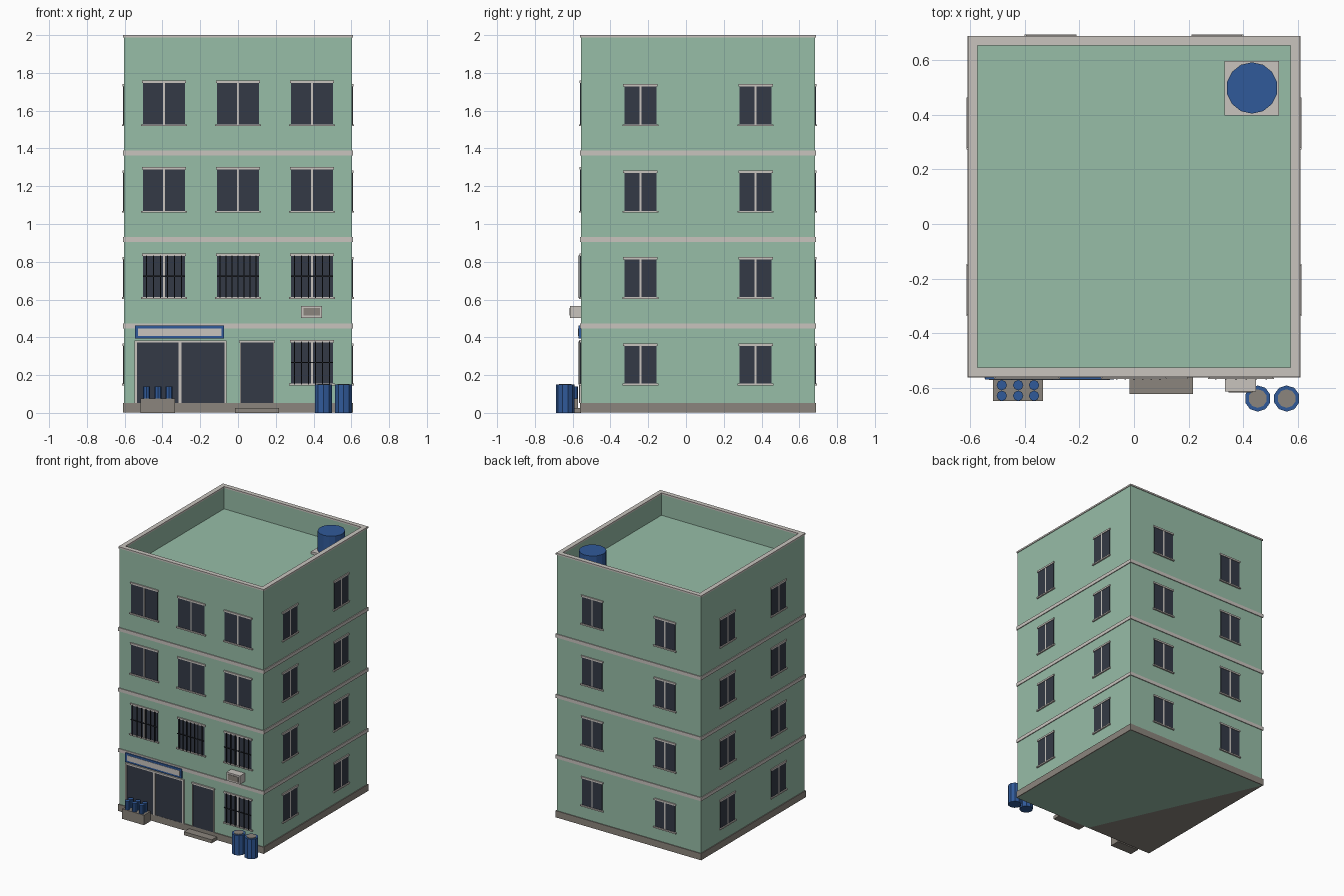
import bpy, bmesh, math
from mathutils import Vector, Matrix

cube = bpy.data.objects.get("Cube")
if cube:
    bpy.data.objects.remove(cube, do_unlink=True)


def material(name, r, g, b):
    m = bpy.data.materials.new(name)
    m.use_nodes = True
    m.diffuse_color = (r, g, b, 1)
    bsdf = m.node_tree.nodes["Principled BSDF"]
    bsdf.inputs["Base Color"].default_value = (r, g, b, 1)
    bsdf.inputs["Roughness"].default_value = 0.8
    return m


GREEN = material("wall_green", 0.31, 0.51, 0.39)
TRIM = material("pale_trim", 0.58, 0.55, 0.515)
STONE = material("grey_stone", 0.26, 0.235, 0.205)
BLUE = material("blue_paint", 0.03, 0.102, 0.319)
GLASS = material("dark_glass", 0.034, 0.042, 0.061)
IRON = material("black_iron", 0.012, 0.014, 0.018)


def finish(name, bm, mat):
    bmesh.ops.recalc_face_normals(bm, faces=bm.faces)
    me = bpy.data.meshes.new(name)
    bm.to_mesh(me)
    bm.free()
    me.materials.append(mat)
    ob = bpy.data.objects.new(name, me)
    bpy.context.collection.objects.link(ob)
    return ob


def boxes(name, mat, spans):
    """One object made of boxes, each given as (x0, x1, y0, y1, z0, z1)."""
    bm = bmesh.new()
    for x0, x1, y0, y1, z0, z1 in spans:
        place = Matrix.Translation(((x0 + x1) / 2, (y0 + y1) / 2, (z0 + z1) / 2))
        size = Matrix.Diagonal((abs(x1 - x0), abs(y1 - y0), abs(z1 - z0), 1))
        bmesh.ops.create_cube(bm, size=1, matrix=place @ size)
    return finish(name, bm, mat)


def cylinders(name, mat, centres, radius, z0, z1, sides):
    bm = bmesh.new()
    for x, y in centres:
        bmesh.ops.create_cone(bm, cap_ends=True, segments=sides, radius1=radius,
                              radius2=radius, depth=z1 - z0,
                              matrix=Matrix.Translation((x, y, (z0 + z1) / 2)))
    return finish(name, bm, mat)


# Building limits and floor spacing
HX, Y0, Y1 = 0.603, -0.556, 0.683
YC = (Y0 + Y1) / 2
ROOF, TOP, FLOOR = 1.83, 2.0, 0.4575


def on_wall(side, u0, u1, depth, z0, z1, lift=0):
    """Box on a wall: u runs along it, depth points outward."""
    near, far = lift - 0.004 if lift == 0 else lift, lift + depth
    if side == "front":
        return (u0, u1, Y0 - far, Y0 - near, z0, z1)
    if side == "back":
        return (u0, u1, Y1 + near, Y1 + far, z0, z1)
    s = 1 if side == "left" else -1
    return (s * (HX + near), s * (HX + far), u0, u1, z0, z1)


def ring(out, inset, z0, z1):
    """Four boxes around the outline, from out beyond the wall to inset within it."""
    a, b, c = HX + out, Y0 - out, Y1 + out
    t = out + inset
    return [(-a, a, b, b + t, z0, z1), (-a, a, c - t, c, z0, z1),
            (-a, -a + t, b + t, c - t, z0, z1), (a - t, a, b + t, c - t, z0, z1)]


# Main body, parapet, cap, storey bands and plinth
boxes("main_body", GREEN, [(-HX, HX, Y0, Y1, 0.01, ROOF)])
boxes("parapet", GREEN, ring(0, 0.028, ROOF, TOP - 0.01))
boxes("parapet_cap", TRIM, ring(0.005, 0.03, TOP - 0.012, TOP))
for i in (1, 2, 3):
    z = 0.46 + (i - 1) * FLOOR
    boxes(f"storey_band_{i}", TRIM, ring(0.006, 0.01, z - 0.012, z + 0.014))
boxes("plinth", STONE, [(-HX - 0.006, HX + 0.006, Y0 - 0.006, Y1 + 0.006, 0.002, 0.052)])

# Painted part of the underside
bm = bmesh.new()
bm.faces.new([bm.verts.new((x, y, 0)) for x, y in
              ((-HX, Y1), (HX, Y1), (HX, Y0), (-0.05, Y0))])
bmesh.ops.solidify(bm, geom=bm.faces[:], thickness=0.003)
for v in bm.verts:
    v.co.z = min(abs(v.co.z), 0.003)
finish("underside_plate", bm, GREEN)


# Windows, collected wall by wall
def windows(side, places, width, height):
    glass, trim, iron = [], [], []
    for u, floor, barred, split in places:
        z = 0.155 + floor * FLOOR
        a, b, top = u - width / 2, u + width / 2, z + height
        glass.append(on_wall(side, a, b, 0.004, z, top))
        trim.append(on_wall(side, a - 0.01, b + 0.01, 0.011, z - 0.01, z))
        trim.append(on_wall(side, a - 0.006, b + 0.006, 0.008, top - 0.004, top + 0.009))
        if split:
            trim.append(on_wall(side, u - 0.005, u + 0.005, 0.006, z, top))
        if barred:
            count = 6 if split else 7
            for k in range(count):
                c = a + width * (k + 0.5) / count
                iron.append(on_wall(side, c - 0.003, c + 0.003, 0.005, z - 0.004, top, 0.008))
            mid = z + height / 2
            iron.append(on_wall(side, a, b, 0.004, mid - 0.003, mid + 0.003, 0.008))
    boxes(f"{side}_window_glass", GLASS, glass)
    boxes(f"{side}_window_trim", TRIM, trim)
    if iron:
        boxes(f"{side}_window_bars", IRON, iron)


front = [(u, f, f == 1, not (f == 1 and u == 0))
         for f in (1, 2, 3) for u in (-0.392, 0, 0.392)]
windows("front", front + [(0.392, 0, True, True)], 0.222, 0.222)
for side, centre in (("back", 0), ("left", YC), ("right", YC)):
    windows(side, [(centre + s * 0.305, f, False, True)
                   for f in range(4) for s in (-1, 1)], 0.17, 0.204)

# Shop front with its sign
boxes("shop_glass", GLASS, [on_wall("front", -0.535, -0.07, 0.005, 0.052, 0.372)])
boxes("shop_frame", TRIM,
      [on_wall("front", c - 0.006, c + 0.006, 0.01, 0.052, 0.384) for c in (-0.541, -0.066)]
      + [on_wall("front", -0.535, -0.072, 0.01, 0.372, 0.384),
         on_wall("front", -0.314, -0.299, 0.009, 0.052, 0.372)])
boxes("shop_sign", BLUE, [on_wall("front", -0.545, -0.073, 0.014, 0.393, 0.462)])
boxes("sign_panel", TRIM, [on_wall("front", -0.53, -0.087, 0.004, 0.407, 0.447, 0.012)])

# Door, lintel and step
boxes("door", GLASS, [on_wall("front", 0.016, 0.185, 0.006, 0.052, 0.372)])
boxes("door_frame", TRIM,
      [on_wall("front", 0.006, 0.195, 0.011, 0.372, 0.384)]
      + [on_wall("front", c - 0.003, c + 0.003, 0.008, 0.052, 0.372) for c in (0.013, 0.188)])
boxes("door_step", STONE, [(-0.016, 0.216, -0.622, Y0, 0, 0.026)])

# Wall cooling unit
boxes("cooling_unit", TRIM, [on_wall("front", 0.333, 0.446, 0.057, 0.503, 0.567)])
boxes("cooling_vent", STONE, [on_wall("front", 0.346, 0.433, 0.004, 0.515, 0.555, 0.056)])

# Crate of bottles
boxes("crate", STONE, [(-0.516, -0.333, -0.648, -0.571, 0, 0.075)])
cylinders("crate_bottles", BLUE, [(x, y) for x in (-0.484, -0.424, -0.366)
                                  for y in (-0.59, -0.629)], 0.019, 0.07, 0.14, 8)

# Street barrels
spots = [(0.453, -0.639), (0.559, -0.639)]
cylinders("barrels", BLUE, spots, 0.048, 0, 0.15, 10)
cylinders("barrel_lids", STONE, spots, 0.034, 0.148, 0.154, 10)

# Rooftop water tank on its slab
boxes("tank_slab", TRIM, [(0.332, 0.531, 0.398, 0.597, ROOF, ROOF + 0.018)])
cylinders("water_tank", BLUE, [(0.432, 0.498)], 0.094, ROOF + 0.018, 1.995, 14)
